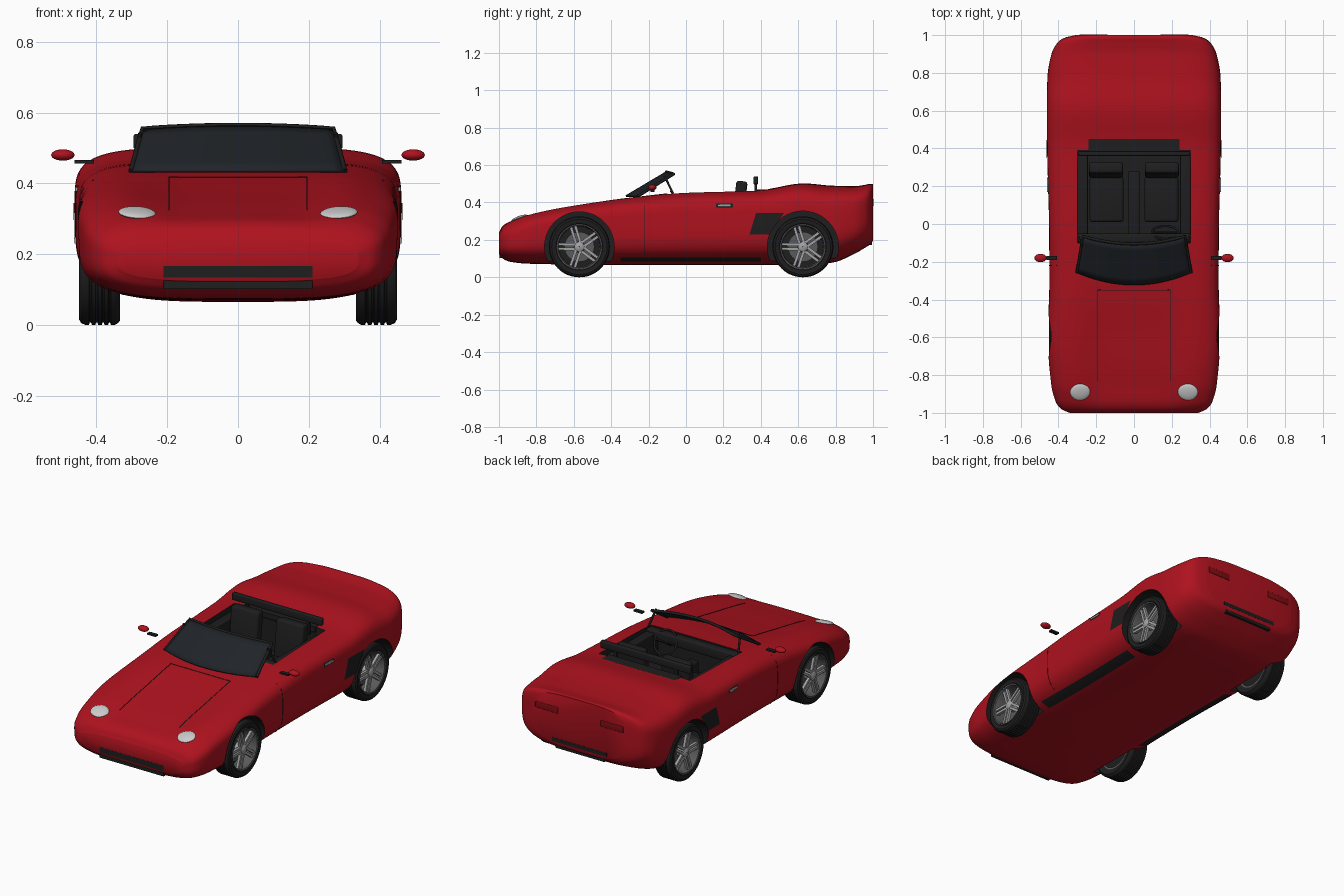
import bpy, bmesh
from math import sin, cos, pi, copysign
from mathutils import Matrix, Vector

if "Cube" in bpy.data.objects:
    bpy.data.objects.remove(bpy.data.objects["Cube"])


def material(name, r, g, b):
    m = bpy.data.materials.new(name)
    m.diffuse_color = (r, g, b, 1)
    m.use_nodes = True
    m.node_tree.nodes["Principled BSDF"].inputs["Base Color"].default_value = m.diffuse_color
    return m


RED = material("red_paint", .42, .006, .013)
DARK = material("black_trim", .013, .013, .014)
GLASS = material("dark_glass", .014, .017, .021)
SILVER = material("silver", .36, .36, .37)
STEEL = material("steel", .10, .10, .105)
LAMP = material("lamp", .65, .66, .66)
TAIL = material("tail_red", .22, .004, .006)


def build(name, bm, mat, angle=.6):
    bmesh.ops.recalc_face_normals(bm, faces=bm.faces)
    me = bpy.data.meshes.new(name)
    bm.to_mesh(me)
    bm.free()
    ob = bpy.data.objects.new(name, me)
    bpy.context.collection.objects.link(ob)
    me.materials.append(mat)
    bpy.ops.object.select_all(action='DESELECT')
    bpy.context.view_layer.objects.active = ob
    ob.select_set(True)
    if angle:
        bpy.ops.object.shade_smooth_by_angle(angle=angle)
    return ob


def box(name, c, s, mat, rot=0, bevel=0):
    bm = bmesh.new()
    bmesh.ops.create_cube(bm, size=1, matrix=Matrix.Translation(c)
                          @ Matrix.Rotation(rot, 4, 'X') @ Matrix.Diagonal((*s, 1)))
    if bevel:
        bmesh.ops.bevel(bm, geom=bm.edges[:], offset=bevel, segments=3, profile=.5, affect='EDGES')
    return build(name, bm, mat)


def ball(name, c, s, mat, rot=(0, 0)):
    bm = bmesh.new()
    bmesh.ops.create_uvsphere(bm, u_segments=24, v_segments=12, radius=1, matrix=Matrix.Translation(c)
                              @ Matrix.Rotation(rot[0], 4, 'X') @ Matrix.Rotation(rot[1], 4, 'Y')
                              @ Matrix.Diagonal((*s, 1)))
    return build(name, bm, mat)


def grid(name, fn, nu, nv, mat, wrap=False, cap=False, smooth=.6):
    bm = bmesh.new()
    rows = [[bm.verts.new(fn(i, j)) for i in range(nu)] for j in range(nv)]
    for a, b in zip(rows, rows[1:]):
        for i in range(nu if wrap else nu - 1):
            k = (i + 1) % nu
            bm.faces.new((a[i], a[k], b[k], b[i]))
    if cap:
        bm.faces.new(rows[0])
        bm.faces.new(rows[-1])
    return build(name, bm, mat, smooth)


def tube(name, pts, r, mat, cyclic=False):
    cu = bpy.data.curves.new(name, 'CURVE')
    cu.dimensions, cu.bevel_depth, cu.bevel_resolution, cu.use_fill_caps = '3D', r, 2, True
    sp = cu.splines.new('POLY')
    sp.points.add(len(pts) - 1)
    for p, q in zip(sp.points, pts):
        p.co = (*q, 1)
    sp.use_cyclic_u = cyclic
    cu.materials.append(mat)
    bpy.context.collection.objects.link(bpy.data.objects.new(name, cu))


# Body stations: y, half width, bottom z, top z, upper roundness, hood dip
S = [(-1, .34, .125, .24, 3, 0), (-.98, .385, .10, .28, 3, .005), (-.94, .415, .083, .313, 3, .015),
     (-.85, .438, .073, .344, 3.6, .026), (-.6, .457, .068, .39, 4.7, .022), (-.3, .448, .065, .432, 4.7, .008),
     (0, .45, .065, .456, 5, 0), (.4, .46, .065, .468, 5, 0), (.63, .462, .067, .502, 4.5, 0),
     (.78, .458, .078, .49, 4, 0), (.9, .437, .125, .487, 4, 0), (.96, .405, .16, .495, 4, 0),
     (.985, .37, .176, .50, 4, 0), (1, .31, .195, .498, 3.6, 0)]


def station(y):
    y = min(max(y, -1), 1)
    i = max(k for k in range(len(S) - 1) if S[k][0] <= y)
    h = S[i + 1][0] - S[i][0]
    t = (y - S[i][0]) / h

    def sec(k, c):
        return (S[k + 1][c] - S[k][c]) / (S[k + 1][0] - S[k][0])

    def slope(k, c):
        if k == 0 or k == len(S) - 1:
            return sec(min(k, len(S) - 2), c)
        a, b = sec(k - 1, c), sec(k, c)
        return 2 * a * b / (a + b) if a * b > 0 else 0
    hw, zb, zt, n, dip = [S[i][c] * (1 + 2 * t) * (1 - t) ** 2 + slope(i, c) * h * t * (1 - t) ** 2
                          + S[i + 1][c] * t * t * (3 - 2 * t) + slope(i + 1, c) * h * t * t * (t - 1)
                          for c in range(1, 6)]
    return hw, zb, zt, n, zb + .58 * (zt - zb), dip


def hood_dip(x, dip):
    t = min(max((abs(x) - .15) / .2, 0), 1)
    return dip * (1 - t * t * (3 - 2 * t))


def top_z(x, y):
    hw, zb, zt, n, zc, dip = station(y)
    return zc + (zt - zc) * max(0, 1 - abs(x / hw) ** n) ** (1 / n) - hood_dip(x, dip)


def side_x(y, z):
    hw, zb, zt, n, zc, dip = station(y)
    h, n = (zt - zc, n) if z > zc else (zc - zb, 3.6)
    return hw * max(0, 1 - abs((z - zc) / h) ** n) ** (1 / n)


NR, NY = 104, 84


def body_pt(i, j):
    y = -cos(pi * j / (NY - 1))
    hw, zb, zt, n, zc, dip = station(y)
    t = 2 * pi * i / NR
    c, s = cos(t), sin(t)
    h, n = (zt - zc, n) if s > 0 else (zc - zb, 3.6)
    x = hw * copysign(abs(c) ** (2 / n), c)
    return (x, y, zc + h * copysign(abs(s) ** (2 / n), s) - (hood_dip(x, dip) if s > 0 else 0))


body = grid("body", body_pt, NR, NY, RED, wrap=True, cap=True, smooth=0)
body.data.materials.append(DARK)

# Cut the cockpit and wheel wells
WHEELS = [(-.57, .186), (.625, .19)]
cutters = [box("cockpit_cutter", (0, .145, .45), (.6, .49, .4), RED),
           box("shelf_cutter", (0, .40, .53), (.48, .1, .2), RED)]
for y, r in WHEELS:
    for s in (-1, 1):
        bm = bmesh.new()
        bmesh.ops.create_cone(bm, cap_ends=True, segments=64, radius1=r, radius2=r, depth=.3,
                              matrix=Matrix.Translation((s * .475, y, .164)) @ Matrix.Rotation(pi / 2, 4, 'Y'))
        cutters.append(build("well_cutter", bm, RED))
for c in cutters:
    c.data.materials.append(DARK)
    for p in c.data.polygons:
        p.material_index = 1
    c.hide_render = True
    m = body.modifiers.new("cut", 'BOOLEAN')
    m.operation, m.object, m.solver = 'DIFFERENCE', c, 'EXACT'
    bpy.context.view_layer.objects.active = body
    bpy.ops.object.modifier_apply(modifier=m.name)
    bpy.data.objects.remove(c)
bpy.ops.object.select_all(action='DESELECT')
body.select_set(True)
bpy.ops.object.shade_smooth_by_angle(angle=.7)


# Wheels: lathed profiles of (radius, x) around the axle
def lathe(name, prof, s, y, mat, n=48):
    grid(name, lambda i, j: (s * (prof[j][1] - .004), y + prof[j][0] * cos(2 * pi * i / n),
                             .163 + prof[j][0] * sin(2 * pi * i / n)), n, len(prof), mat, wrap=True)


TYRE = [(.118, .345), (.15, .337), (.158, .343), (.163, .352)]
for g in (.367, .385, .403, .421):
    TYRE += [(.163, g - .004), (.157, g - .002), (.157, g + .002), (.163, g + .004)]
TYRE += [(.163, .436), (.158, .447), (.148, .453), (.125, .449), (.118, .44), (.118, .345)]
for y, _ in WHEELS:
    for s in (-1, 1):
        lathe("tyre", TYRE, s, y, DARK)
        lathe("rim", [(.119, .345), (.119, .447), (.122, .451), (.115, .449), (.110, .435), (.108, .345),
                      (.119, .345)], s, y, STEEL)
        lathe("brake_disc", [(.001, .40), (.08, .40), (.08, .39), (.001, .39)], s, y, STEEL)
        lathe("wheel_back", [(.001, .37), (.112, .37), (.112, .36), (.001, .36)], s, y, DARK)
        lathe("hub", [(.001, .45), (.018, .449), (.026, .443), (.03, .40)], s, y, SILVER)
        bm = bmesh.new()
        for k in range(10):
            off = .012 if k % 2 else -.012
            bmesh.ops.create_cube(bm, size=1, matrix=Matrix.Translation((s * .43, y, .163))
                                  @ Matrix.Rotation(2 * pi * (k // 2) / 5 + .3, 4, 'X')
                                  @ Matrix.Translation((0, off, .066)) @ Matrix.Diagonal((.016, .015, .096, 1)))
        build("spokes", bm, SILVER)


# Trim wrapped onto the body sides
def side_patch(name, q, mat, lift=.003):
    q = [Vector(p) for p in q]
    for s in (-1, 1):
        def fn(i, j):
            p = q[0].lerp(q[1], i / 11).lerp(q[3].lerp(q[2], i / 11), j / 5)
            return (s * (side_x(*p) + lift), p.x, p.y)
        grid(name, fn, 12, 6, mat)


side_patch("side_intake", [(.34, .23), (.445, .23), (.525, .345), (.375, .345)], DARK)
side_patch("sill", [(-.35, .085), (.40, .085), (.40, .107), (-.35, .107)], DARK, .004)
side_patch("handle_recess", [(.16, .372), (.25, .372), (.25, .394), (.16, .394)], DARK)
for s in (-1, 1):
    box("door_handle", (s * (side_x(.205, .383) + .005), .205, .383), (.008, .07, .012), SILVER, bevel=.002)
    tube("door_seam", [(s * side_x(-.22, .12 + .029 * k), -.22, .12 + .029 * k) for k in range(11)], .002, DARK)
    tube("hood_seam", [(s * .195, -.35 - .048 * k, top_z(.195, -.35 - .048 * k)) for k in range(11)], .002, DARK)
    # Lamps and mirrors
    ball("headlight", (s * .285, -.89, top_z(.285, -.89) - .001), (.053, .046, .011), LAMP, (.33, -s * .06))
    box("taillight", (s * .215, .993, .40), (.15, .02, .038), TAIL, bevel=.004)
    ball("mirror", (s * .495, -.18, .48), (.033, .022, .016), RED)
    box("mirror_arm", (s * .435, -.18, .461), (.055, .022, .01), DARK)
tube("hood_seam_back", [(-.195 + .039 * k, -.35, top_z(-.195 + .039 * k, -.35)) for k in range(11)], .002, DARK)

# Front and rear grilles
box("grille_upper", (0, -.974, .150), (.42, .053, .032), DARK)
box("grille_lower", (0, -.972, .117), (.42, .052, .030), DARK)
box("rear_vent_upper", (0, .983, .222), (.36, .036, .022), DARK)
box("rear_vent_lower", (0, .968, .187), (.32, .054, .028), DARK)


# Windscreen with frame and quarter struts
def screen(u, v):
    return (u * (.302 - .032 * v), -.322 + .217 * v + (.065 - .025 * v) * u * u,
            .434 + .129 * v - .010 * v * u * u)


glass = grid("windscreen", lambda i, j: screen(i / 10 - 1, j / 6), 21, 7, GLASS)
m = glass.modifiers.new("thick", 'SOLIDIFY')
m.thickness, m.offset = .008, 0
loop = [screen(-1, k / 5) for k in range(5)] + [screen(k / 8 - 1, 1) for k in range(17)] \
    + [screen(1, 1 - k / 5) for k in range(1, 6)]
tube("windscreen_frame", loop, .008, DARK)
for s in (-1, 1):
    tube("quarter_strut", [(s * .276, -.115, .542), (s * .295, -.07, .45)], .006, DARK)

# Cabin
box("dashboard", (0, -.075, .415), (.6, .05, .06), DARK, bevel=.01)
for s in (-1, 1):
    box("door_panel", (s * .272, .14, .35), (.055, .46, .16), DARK, bevel=.006)
    box("seat_cushion", (s * .145, .13, .28), (.18, .24, .06), DARK, bevel=.015)
    box("seat_back", (s * .148, .285, .39), (.18, .06, .25), DARK, rot=-.12, bevel=.015)
    box("deflector_post", (s * .2, .373, .46), (.02, .015, .08), DARK)
box("centre_console", (0, .1, .29), (.06, .36, .08), DARK, bevel=.008)
box("wind_deflector", (0, .373, .518), (.59, .025, .042), DARK, bevel=.005)
box("rear_shelf", (0, .415, .455), (.48, .07, .03), DARK)
rot = Matrix.Translation((.165, -.045, .40)) @ Matrix.Rotation(-1.05, 4, 'X')
tube("steering_wheel", [rot @ Vector((.07 * cos(k * pi / 16), .07 * sin(k * pi / 16), 0)) for k in range(32)],
     .006, DARK, cyclic=True)
tube("steering_spoke", [rot @ Vector((-.07, 0, 0)), rot @ Vector((.07, 0, 0))], .005, DARK)
tube("steering_column", [rot @ Vector((0, 0, 0)), rot @ Vector((0, 0, -.05))], .01, DARK)
